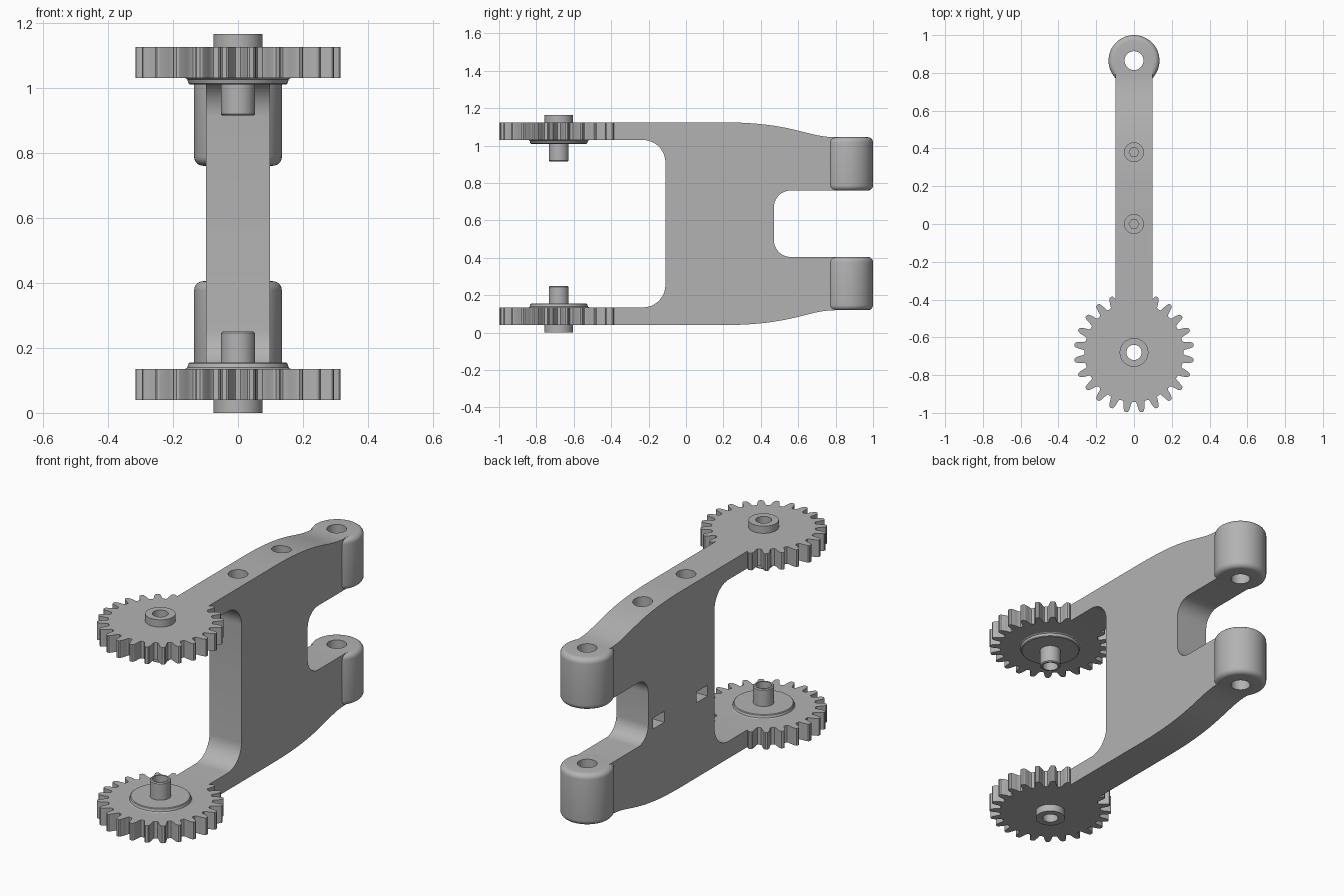
import bpy, bmesh
from math import sin, cos, pi, radians
from mathutils import Vector

cube = bpy.data.objects.get("Cube")
if cube:
    bpy.data.objects.remove(cube)

MID = 0.5825          # height of the mirror plane
GEAR_Y, PIN_Y = -0.68, 0.865
HALF = 0.098          # half thickness of the frame

grey = bpy.data.materials.new("plain grey")
grey.use_nodes = True
colour = (0.45, 0.45, 0.45, 1)
grey.diffuse_color = colour
grey.node_tree.nodes["Principled BSDF"].inputs["Base Color"].default_value = colour


def make(name, bm):
    bmesh.ops.recalc_face_normals(bm, faces=bm.faces)
    mesh = bpy.data.meshes.new(name)
    bm.to_mesh(mesh)
    bm.free()
    mesh.materials.append(grey)
    obj = bpy.data.objects.new(name, mesh)
    bpy.context.collection.objects.link(obj)
    return obj


def extrude(name, points, offset):
    bm = bmesh.new()
    face = bm.faces.new([bm.verts.new(p) for p in points])
    new = bmesh.ops.extrude_face_region(bm, geom=[face])["geom"]
    moved = [v for v in new if isinstance(v, bmesh.types.BMVert)]
    bmesh.ops.translate(bm, verts=moved, vec=offset)
    return make(name, bm)


def prism(name, y, r, z0, z1, sides=48):
    ring = [(r * cos(2 * pi * i / sides), y + r * sin(2 * pi * i / sides), z0) for i in range(sides)]
    return extrude(name, ring, (0, 0, z1 - z0))


def lathe(name, y, profile, sides=64):
    """Spin a closed (radius, height) profile around a vertical axis."""
    bm = bmesh.new()
    rings = [[bm.verts.new((r * cos(2 * pi * i / sides), y + r * sin(2 * pi * i / sides), z))
              for r, z in profile] for i in range(sides)]
    n = len(profile)
    for i in range(sides):
        a, b = rings[i], rings[(i + 1) % sides]
        for j in range(n):
            k = (j + 1) % n
            bm.faces.new((a[j], b[j], b[k], a[k]))
    return make(name, bm)


def arc(cx, cy, r, start, end, steps=10):
    return [(cx + r * cos(radians(start + (end - start) * i / steps)),
             cy + r * sin(radians(start + (end - start) * i / steps))) for i in range(steps + 1)]


def cut(obj, cutters):
    for c in cutters:
        mod = obj.modifiers.new("cut", "BOOLEAN")
        mod.operation, mod.solver, mod.object = "DIFFERENCE", "EXACT", c
    bpy.context.view_layer.update()
    result = obj.evaluated_get(bpy.context.evaluated_depsgraph_get())
    mesh = bpy.data.meshes.new_from_object(result)
    obj.modifiers.clear()
    obj.data = mesh
    for c in cutters:
        bpy.data.objects.remove(c)


def bezier(a, b, c, d, steps=20):
    a, b, c, d = map(Vector, (a, b, c, d))
    return [tuple(a * (1 - t)**3 + b * 3 * t * (1 - t)**2 + c * 3 * t * t * (1 - t) + d * t**3)
            for t in (i / steps for i in range(steps + 1))]


# Frame: upper half of the side outline, mirrored downwards
upper = [(y, z - MID) for y, z in
         arc(0.56, 0.67, 0.09, 180, 90) + [(PIN_Y, 0.76), (PIN_Y, 1.045)]
         + bezier((0.80, 1.045), (0.64, 1.045), (0.58, 1.125), (0.18, 1.125))
         + [(-0.5, 1.125), (-0.5, 1.03)] + arc(-0.23, 0.91, 0.12, 90, 0)]
outline = upper + [(y, -z) for y, z in reversed(upper)]
frame = extrude("frame", [(-HALF, y, z + MID) for y, z in outline], (2 * HALF, 0, 0))

# Hinge bores, stepped screw holes and side nut slots
cutters = [prism("bore", PIN_Y, 0.05, -0.1, 1.3)]
for y in (0, 0.38):
    cutters += [prism("screw_hole", y, 0.05, 0.72, 1.3),
                prism("screw_shaft", y, 0.026, 0.44, 0.8, 6),
                extrude("nut_slot", [(-0.2, y - 0.05, 0.455), (-0.2, y + 0.05, 0.455),
                                     (-0.2, y + 0.05, 0.515), (-0.2, y - 0.05, 0.515)], (0.25, 0, 0))]
cut(frame, cutters)

# Gear outline: rounded teeth as (radius, fraction of the tooth pitch)
TEETH = 24
tooth = [(0.262, -0.38), (0.268, -0.31), (0.285, -0.26), (0.302, -0.2), (0.314, -0.14), (0.318, -0.07)]
tooth += [(r, -f) for r, f in reversed(tooth)]
gear_outline = [(r, 2 * pi * (k + 0.5 + f) / TEETH) for k in range(TEETH) for r, f in tooth]


def mirrored(z, sign):
    return MID + sign * (z - MID)


for side, sign in (("upper", 1), ("lower", -1)):
    flip = lambda prof: [(r, mirrored(z, sign)) for r, z in prof]
    gear = extrude(side + "_gear", [(r * sin(a), GEAR_Y + r * cos(a), mirrored(1.03, sign))
                                    for r, a in gear_outline], (0, 0, sign * 0.095))
    cut(gear, [prism("axle_bore", GEAR_Y, 0.045, -0.1, 1.3)])

    # Hollow axle: outer boss, flared collar and inner pin
    lathe(side + "_axle", GEAR_Y, flip(
        [(0.04, 1.165), (0.076, 1.165), (0.076, 1.04), (0.162, 1.04), (0.162, 1.03), (0.156, 1.026),
         (0.152, 1.013), (0.148, 1.01), (0.053, 1.01), (0.053, 0.92), (0.048, 0.915), (0.04, 0.915)]))

    # Hinge knuckle with rounded rims
    rim = 0.028
    lathe(side + "_knuckle", PIN_Y, flip(
        [(0.05, 0.76)] + arc(0.135 - rim, 0.76 + rim, rim, -90, 0, 6)
        + arc(0.135 - rim, 1.045 - rim, rim, 0, 90, 6) + [(0.05, 1.045)]))

# Smooth shading with sharp edges kept
for obj in bpy.context.scene.objects:
    obj.select_set(obj.type == "MESH")
bpy.context.view_layer.objects.active = frame
bpy.ops.object.shade_smooth_by_angle(angle=radians(30))
